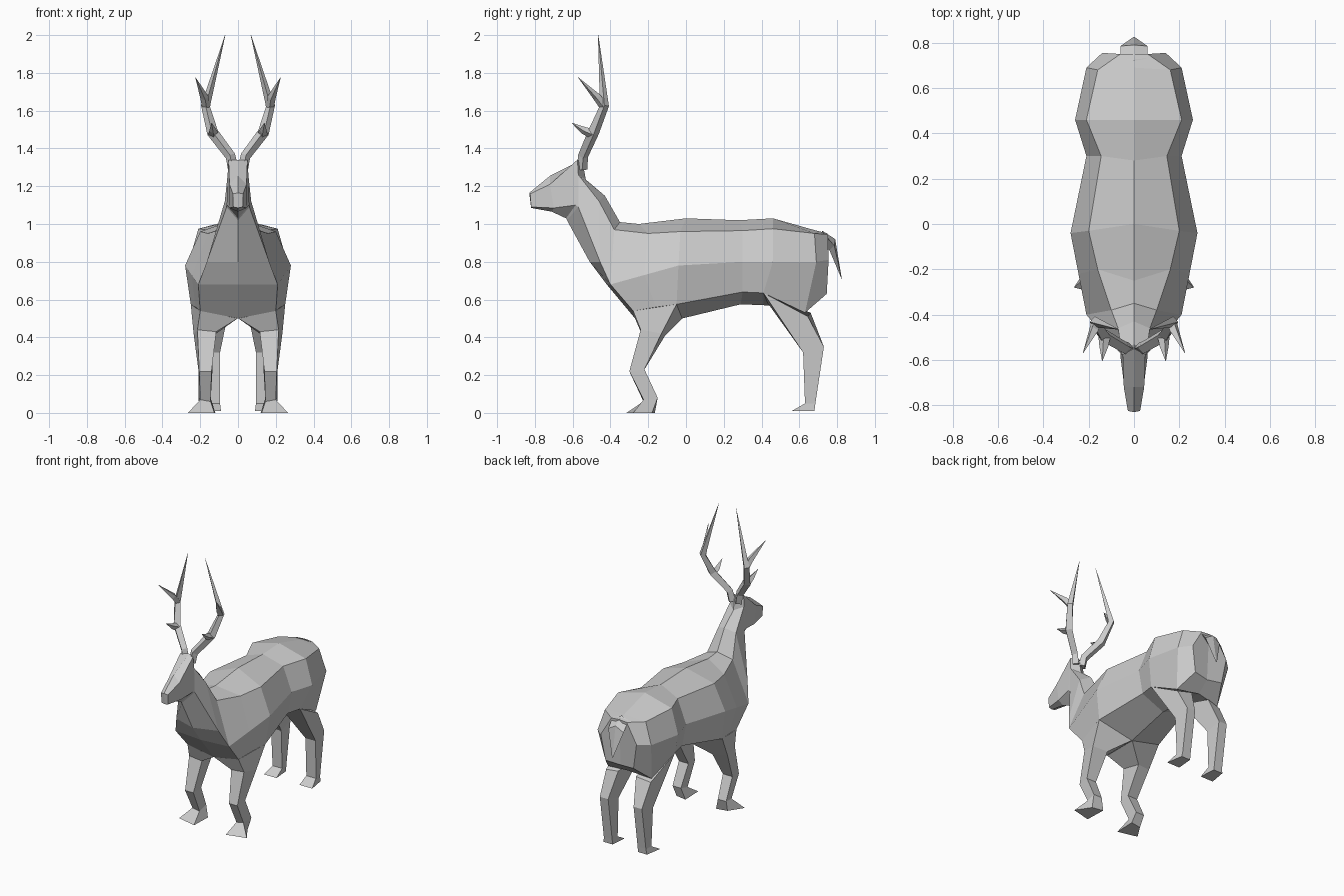
import bpy, bmesh
from mathutils import Vector


def strip(bm, rings, closed=False, caps=(False, False)):
    """Skin neighbouring rows of points; optionally close the rows and cap the ends."""
    rows = [[bm.verts.new(p) for p in r] for r in rings]
    n = len(rows[0])
    for a, b in zip(rows, rows[1:]):
        for i in range(n if closed else n - 1):
            j = (i + 1) % n
            bm.faces.new((a[i], a[j], b[j], b[i]))
    for row, cap in zip((rows[0], rows[-1]), caps):
        if cap:
            bm.faces.new(row)


def finish(name, bm):
    """Mirror across x, weld the seam and make a flat-shaded object."""
    dup = bmesh.ops.duplicate(bm, geom=bm.verts[:] + bm.edges[:] + bm.faces[:])["geom"]
    for v in dup:
        if isinstance(v, bmesh.types.BMVert):
            v.co.x *= -1
    bmesh.ops.remove_doubles(bm, verts=bm.verts[:], dist=0.0005)
    bmesh.ops.recalc_face_normals(bm, faces=bm.faces[:])
    me = bpy.data.meshes.new(name)
    bm.to_mesh(me)
    bm.free()
    ob = bpy.data.objects.new(name, me)
    bpy.context.collection.objects.link(ob)
    return ob


def tube(bm, path, radii, sides=4):
    """Faceted horn-like tube along a path."""
    pts = [Vector(p) for p in path]
    rings = []
    for i, p in enumerate(pts):
        d = (pts[min(i + 1, len(pts) - 1)] - pts[max(i - 1, 0)]).normalized()
        u = d.cross(Vector((0, 1, 0))).normalized()
        w = d.cross(u)
        dirs = (u, w, -u, -w)
        rings.append([p + radii[i] * dirs[k] for k in range(sides)])
    strip(bm, rings, True, (True, True))


# Body: half rings from top centre round to belly centre
top0, shoulder0, mid0 = (0, -.35, 1.01), (.10, -.38, .97), (.21, -.40, .68)
bot0, belly0, chest = (.20, -.28, .54), (0, -.27, .50), (0, -.42, .68)
torso = [
    [top0, shoulder0, mid0, bot0, belly0],
    [(0, -.25, 1.0), (.16, -.2, .95), (.245, -.22, .73), (.225, -.16, .56), (0, -.15, .50)],
    [(0, 0, 1.03), (.2, -.03, .96), (.28, -.04, .78), (.25, -.05, .575), (0, -.02, .50)],
    [(0, .28, 1.02), (.145, .3, .965), (.21, .3, .80), (.18, .3, .64), (0, .29, .575)],
    [(0, .46, 1.03), (.21, .46, .975), (.26, .46, .80), (.2, .41, .635), (0, .41, .57)],
    [(0, .69, .965), (.16, .68, .95), (.21, .69, .80), (.17, .63, .53), (0, .65, .55)],
    [(0, .75, .95), (.06, .75, .945), (.14, .755, .81), (.11, .745, .63), (0, .73, .62)],
]
# Neck and head: half rings from nape round to throat
neck_head = [
    [top0, shoulder0, mid0, chest],
    [(0, -.43, 1.15), (.07, -.46, 1.12), (.165, -.455, .80), (0, -.51, .80)],
    [(0, -.53, 1.235), (.055, -.57, 1.26), (.06, -.57, 1.09), (0, -.63, 1.02)],
    [(0, -.55, 1.34), (.05, -.575, 1.34), (.06, -.585, 1.10), (0, -.635, 1.03)],
    [(0, -.72, 1.255), (.045, -.72, 1.21), (.045, -.70, 1.085), (0, -.71, 1.065)],
    [(0, -.83, 1.165), (.027, -.825, 1.16), (.025, -.82, 1.09), (0, -.82, 1.085)],
]
bm = bmesh.new()
strip(bm, torso, caps=(False, True))
strip(bm, neck_head, caps=(False, True))
strip(bm, [[chest, mid0], [belly0, bot0]])
finish("body", bm)

# Front legs: rings ordered outer-front, outer-back, inner-back, inner-front
bm = bmesh.new()
strip(bm, [
    [bot0, (.25, -.05, .575), (.002, -.02, .50), (.002, -.27, .50)],
    [(.215, -.24, .44), (.235, -.13, .42), (.13, -.11, .41), (.115, -.24, .43)],
    [(.205, -.30, .22), (.21, -.22, .23), (.135, -.22, .23), (.14, -.30, .22)],
    [(.20, -.225, .07), (.21, -.15, .08), (.145, -.15, .08), (.145, -.225, .06)],
    [(.265, -.28, 0), (.20, -.18, 0), (.12, -.165, 0), (.125, -.315, 0)],
], True, (True, True))
finish("front_legs", bm)

# Hind legs
bm = bmesh.new()
strip(bm, [
    [(.20, .41, .635), (.175, .645, .51), (.07, .66, .53), (.04, .43, .585)],
    [(.175, .62, .32), (.165, .73, .35), (.10, .73, .35), (.095, .62, .32)],
    [(.17, .63, .05), (.165, .685, .05), (.10, .685, .05), (.095, .63, .05)],
    [(.19, .56, .01), (.17, .68, .01), (.10, .68, .01), (.09, .56, .01)],
], True, (True, True))
finish("hind_legs", bm)

# Antlers: main beam plus two forward tines
bm = bmesh.new()
tube(bm, [(.025, -.55, 1.29), (.04, -.545, 1.36), (.135, -.49, 1.485),
          (.172, -.432, 1.625), (.068, -.465, 2.0)], [.028, .027, .03, .024, .001])
tube(bm, [(.168, -.435, 1.62), (.178, -.47, 1.67), (.225, -.57, 1.775)], [.022, .022, .001])
tube(bm, [(.13, -.49, 1.475), (.133, -.54, 1.495), (.14, -.605, 1.535)], [.028, .02, .001])
finish("antlers", bm)

# Tail: half rings of upper ridge, side and underside
bm = bmesh.new()
strip(bm, [
    [(0, .72, .965), (.06, .73, .95), (0, .735, .88)],
    [(0, .79, .92), (.06, .785, .885), (0, .76, .86)],
    [(0, .825, .71), (.004, .824, .71), (0, .823, .71)],
], caps=(True, True))
finish("tail", bm)
